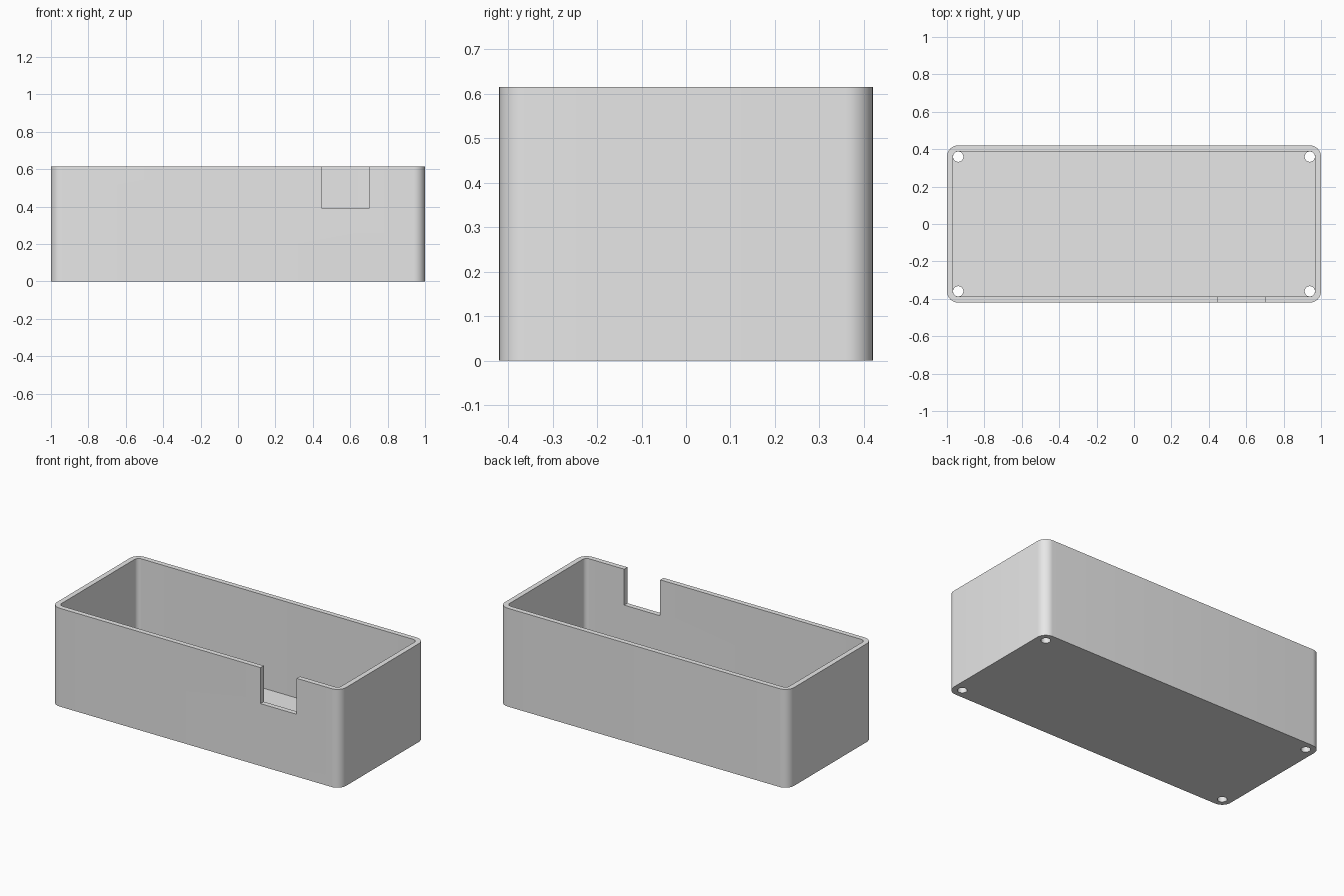
import bpy
import bmesh
from math import cos, sin, pi, radians

# Overall sizes
HALF_X, HALF_Y, HEIGHT = 1.0, 0.42, 0.615
WALL, FLOOR, CORNER = 0.032, 0.032, 0.06
HOLE_RADIUS = 0.0275

cube = bpy.data.objects.get("Cube")
if cube:
    bpy.data.objects.remove(cube, do_unlink=True)

grey = bpy.data.materials.new("light_grey")
grey.use_nodes = True
colour = (0.8, 0.8, 0.8, 1.0)
grey.diffuse_color = colour
grey.node_tree.nodes["Principled BSDF"].inputs["Base Color"].default_value = colour


def rounded_rect(hx, hy, r, steps=10):
    """Outline of a rectangle with rounded corners, counter-clockwise."""
    points = []
    for i, (sx, sy) in enumerate([(1, 1), (-1, 1), (-1, -1), (1, -1)]):
        for k in range(steps + 1):
            a = (i + k / steps) * pi / 2
            points.append((sx * (hx - r) + r * cos(a), sy * (hy - r) + r * sin(a)))
    return points


def circle(cx, cy, r, sides=32):
    return [(cx + r * cos(2 * pi * k / sides), cy + r * sin(2 * pi * k / sides))
            for k in range(sides)]


def prism(name, outline, z0, z1):
    """Solid made by extruding an outline from z0 to z1."""
    bm = bmesh.new()
    base = bm.faces.new([bm.verts.new((x, y, z0)) for x, y in outline])
    top = bmesh.ops.extrude_face_region(bm, geom=[base])["geom"]
    bmesh.ops.translate(bm, vec=(0, 0, z1 - z0),
                        verts=[v for v in top if isinstance(v, bmesh.types.BMVert)])
    bmesh.ops.recalc_face_normals(bm, faces=bm.faces)
    mesh = bpy.data.meshes.new(name)
    bm.to_mesh(mesh)
    bm.free()
    obj = bpy.data.objects.new(name, mesh)
    bpy.context.collection.objects.link(obj)
    mesh.materials.append(grey)
    return obj


def select_only(obj):
    bpy.ops.object.select_all(action='DESELECT')
    obj.select_set(True)
    bpy.context.view_layer.objects.active = obj


def cut(target, cutter):
    """Subtract the cutter from the target and discard the cutter."""
    cutter.hide_render = True
    select_only(target)
    mod = target.modifiers.new("cut", 'BOOLEAN')
    mod.operation = 'DIFFERENCE'
    mod.solver = 'EXACT'
    mod.object = cutter
    bpy.ops.object.modifier_apply(modifier=mod.name)
    bpy.data.objects.remove(cutter, do_unlink=True)


# Open box with rounded vertical corners
box = prism("open_box", rounded_rect(HALF_X, HALF_Y, CORNER), 0, HEIGHT)
cut(box, prism("cavity_cutter",
               rounded_rect(HALF_X - WALL, HALF_Y - WALL, CORNER - WALL + 0.0005),
               FLOOR, HEIGHT + 0.1))

# Notch through the front wall, open at the rim
cut(box, prism("notch_cutter",
               [(0.45, -0.5), (0.70, -0.5), (0.70, -0.3), (0.45, -0.3)],
               0.39, HEIGHT + 0.1))

# Screw holes through the floor at the four corners
for sx in (-1, 1):
    for sy in (-1, 1):
        cut(box, prism("hole_cutter",
                       circle(sx * (HALF_X - CORNER), sy * (HALF_Y - CORNER), HOLE_RADIUS),
                       -0.1, FLOOR + 0.1))

# Smooth corners and holes, sharp edges elsewhere
select_only(box)
bpy.ops.object.shade_smooth_by_angle(angle=radians(30))
